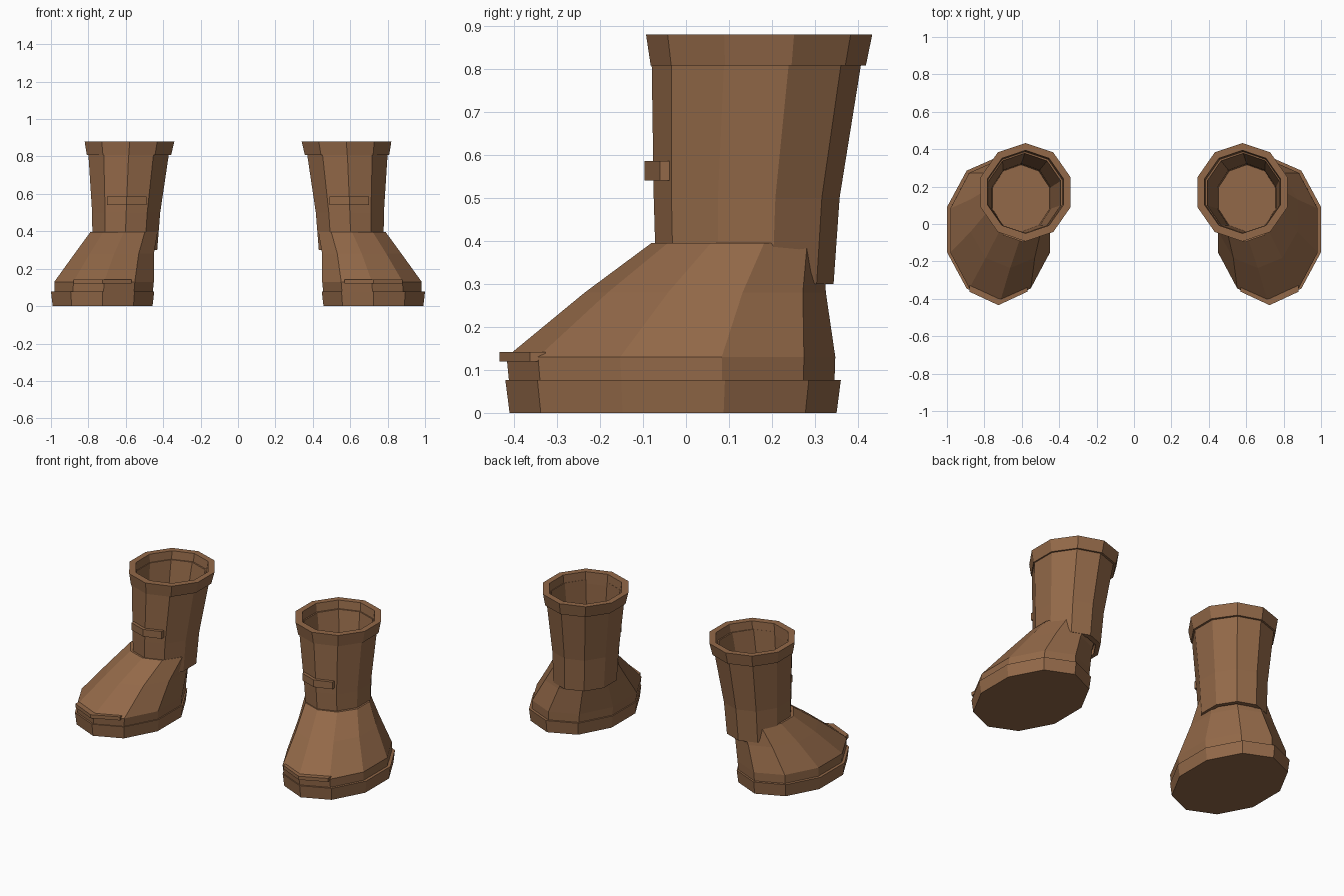
import bpy, bmesh, math

if "Cube" in bpy.data.objects:
    bpy.data.objects.remove(bpy.data.objects["Cube"])

leather = bpy.data.materials.new("brown_leather")
leather.diffuse_color = (0.29, 0.14, 0.065, 1)
leather.use_nodes = True
leather.node_tree.nodes["Principled BSDF"].inputs["Base Color"].default_value = leather.diffuse_color


def ring(cx, cy, hx, ry, z, n=10):
    """Ten-sided oval with a corner at front and back; hx is half width, ry half length."""
    rx = hx / math.cos(math.pi / n)
    return [(cx + rx * math.sin(2 * math.pi * i / n),
             cy - ry * math.cos(2 * math.pi * i / n), z) for i in range(n)]


def loft(name, rings, side, closed=False):
    """Skin a stack of rings; capped, or joined last-to-first when closed."""
    bm = bmesh.new()
    rows = [[bm.verts.new((side * x, y, z)) for x, y, z in r] for r in rings]
    n = len(rows[0])
    pairs = list(zip(rows, rows[1:]))
    if closed:
        pairs.append((rows[-1], rows[0]))
    else:
        bm.faces.new(rows[0])
        bm.faces.new(rows[-1])
    for a, b in pairs:
        for i in range(n):
            j = (i + 1) % n
            bm.faces.new((a[i], a[j], b[j], b[i]))
    bmesh.ops.recalc_face_normals(bm, faces=bm.faces)
    me = bpy.data.meshes.new(name)
    bm.to_mesh(me)
    bm.free()
    me.materials.append(leather)
    ob = bpy.data.objects.new(name, me)
    bpy.context.collection.objects.link(ob)


def bent_band(name, cx, hw, tip, end, thick, z0, z1, side):
    """Strip folded around the front corner."""
    outline = [(cx - hw, end), (cx, tip), (cx + hw, end),
               (cx + hw, end + thick), (cx, tip + thick), (cx - hw, end + thick)]
    loft(name, [[(x, y, z) for x, y in outline] for z in (z0, z1)], side)


for side, label in ((-1, "left"), (1, "right")):
    # sole
    loft(label + "_sole", [ring(.724, -.03, .267, .38, 0),
                           ring(.724, -.03, .276, .39, .077)], side)
    # foot, sloping from toe up to ankle
    loft(label + "_foot", [ring(.719, -.033, .263, .378, .07),
                           ring(.716, -.035, .266, .382, .13),
                           ring(.662, .045, .212, .28, .28),
                           ring(.61, .12, .18, .2, .395)], side)
    # hollow shaft
    loft(label + "_shaft", [ring(.605, .137, .173, .206, .3),
                            ring(.598, .141, .182, .216, .5),
                            ring(.584, .165, .217, .245, .83),
                            ring(.584, .165, .192, .213, .83),
                            ring(.602, .139, .157, .184, .5),
                            ring(.606, .136, .15, .176, .3)], side, closed=True)
    # flared cuff
    loft(label + "_cuff", [ring(.583, .168, .225, .25, .807),
                           ring(.58, .17, .24, .263, .88),
                           ring(.58, .172, .204, .222, .88),
                           ring(.583, .168, .196, .215, .807)], side, closed=True)
    # ankle strap and toe trim
    bent_band(label + "_strap", .595, .105, -.096, -.06, .03, .54, .585, side)
    bent_band(label + "_toe_trim", .725, .155, -.434, -.362, .035, .12, .142, side)
